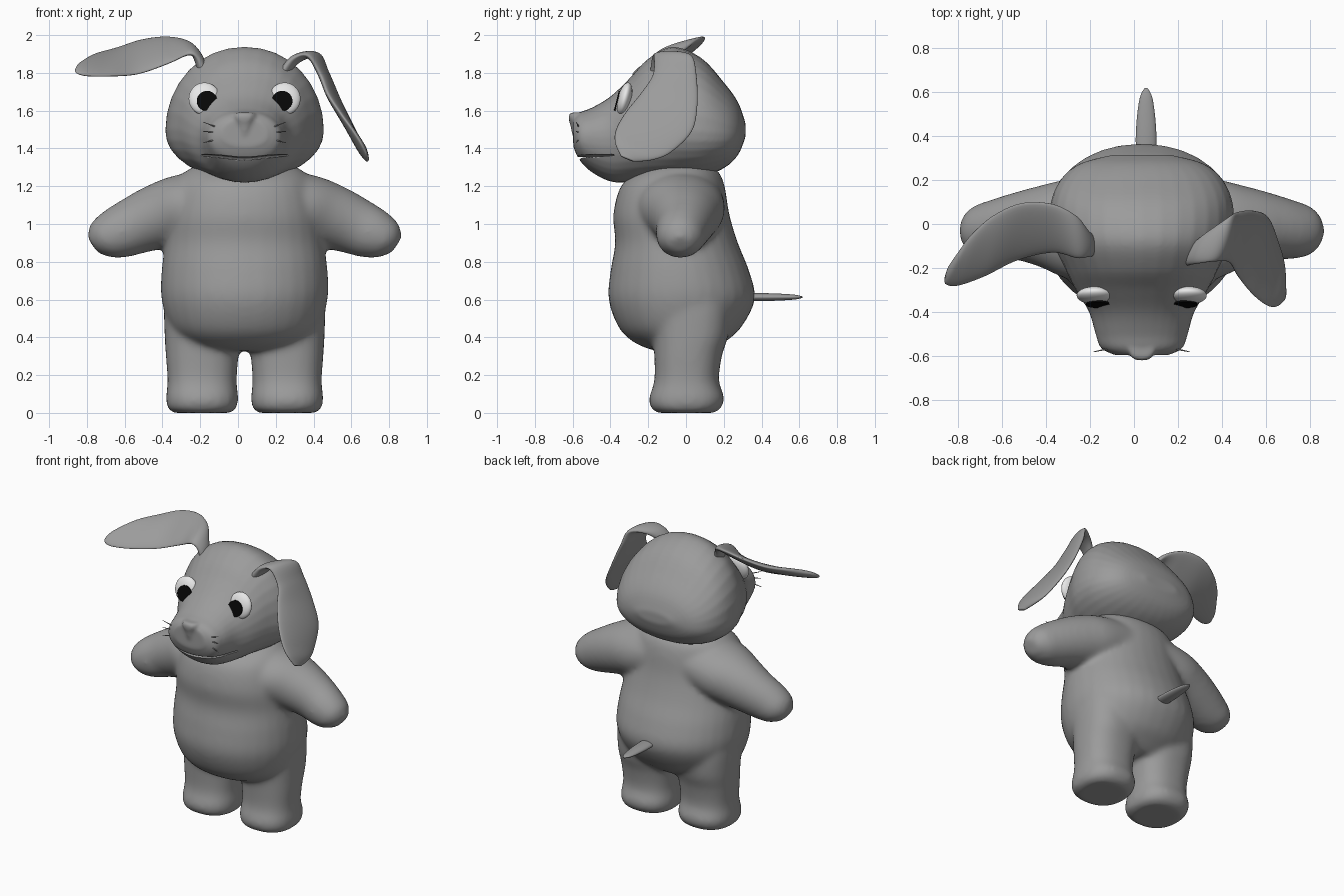
import bpy, bmesh, math
from mathutils import Vector

if "Cube" in bpy.data.objects:
    bpy.data.objects.remove(bpy.data.objects["Cube"])

MID = 0.035  # symmetry plane of the body
SIDES = {"right": -1, "left": 1}


def material(name, value):
    mat = bpy.data.materials.new(name)
    mat.use_nodes = True
    colour = (value, value, value, 1)
    mat.diffuse_color = colour
    mat.node_tree.nodes["Principled BSDF"].inputs["Base Color"].default_value = colour
    return mat


grey = material("soft grey", 0.33)
white = material("eye white", 0.8)
black = material("pupil black", 0.002)


def ring(centre, u, v, v_low=None, power=2, n=32):
    """Superellipse around centre; v_low is the half axis on the far side."""
    centre, u, v = Vector(centre), Vector(u), Vector(v)
    v_low = v if v_low is None else Vector(v_low)
    points = []
    for i in range(n):
        a = math.tau * i / n
        c, s = (math.copysign(abs(f) ** (2 / power), f) for f in (math.cos(a), math.sin(a)))
        points.append(centre + u * c + (v if s > 0 else v_low) * s)
    return points


def spline(a, b, c, d, t):
    return b + (c - a) * (t / 2) + (a * 2 - b * 5 + c * 4 - d) * (t * t / 2) \
        + (b * 3 - a - c * 3 + d) * (t ** 3 / 2)


def loft(bm, rings, steps=5):
    """Smooth skin through the rings with closed ends."""
    last = len(rings) - 1
    rows = []
    for k in range(last):
        four = [rings[min(max(j, 0), last)] for j in range(k - 1, k + 3)]
        for s in range(steps):
            rows.append([spline(*p, s / steps) for p in zip(*four)])
    rows.append(rings[-1])
    verts = [[bm.verts.new(p) for p in row] for row in rows]
    for low, high in zip(verts, verts[1:]):
        for i in range(len(low)):
            j = (i + 1) % len(low)
            bm.faces.new((low[i], low[j], high[j], high[i]))
    bm.faces.new(verts[0][::-1])
    bm.faces.new(verts[-1])


def finish(name, bm, mat):
    bmesh.ops.recalc_face_normals(bm, faces=bm.faces)
    mesh = bpy.data.meshes.new(name)
    bm.to_mesh(mesh)
    bm.free()
    mesh.materials.append(mat)
    mesh.shade_smooth()
    obj = bpy.data.objects.new(name, mesh)
    bpy.context.collection.objects.link(obj)
    return obj


def blend(obj, voxel, rounds):
    """Fuse overlapping volumes into one soft skin."""
    mod = obj.modifiers.new("fuse", "REMESH")
    mod.mode = "VOXEL"
    mod.voxel_size = voxel
    mod.use_smooth_shade = True
    mod = obj.modifiers.new("soften", "SMOOTH")
    mod.factor = 0.5
    mod.iterations = rounds


def upright(x, rows, power):
    """Horizontal rings from rows of height, half width, front y, back y."""
    return [ring((x, (f + b) / 2, z), (w, 0, 0), (0, (b - f) / 2, 0), (0, (b - f) / 2, 0), power)
            for z, w, f, b in rows]


# Body: torso, legs and arms fused together
bm = bmesh.new()
loft(bm, upright(MID, [
    (.33, .19, -.17, .14), (.37, .3, -.27, .2), (.45, .39, -.355, .29),
    (.6, .44, -.41, .365), (.75, .44, -.4, .335), (.9, .42, -.375, .275),
    (1.05, .4, -.385, .23), (1.2, .36, -.345, .205), (1.28, .31, -.25, .17),
    (1.335, .2, -.13, .09)], 2.12))
for side in SIDES.values():
    loft(bm, upright(MID + side * .225, [
        (0, .15, -.15, .15), (.025, .182, -.185, .185), (.08, .191, -.195, .203),
        (.17, .183, -.168, .175), (.3, .192, -.168, .19), (.42, .199, -.175, .225),
        (.6, .2, -.19, .23), (.72, .16, -.15, .18)], 2.4))
    # Arm rings: distance out, y, height, thickness, depth, lean
    arm = []
    for out, y, z, thick, depth, lean in [
            (.12, -.04, 1.12, .18, .24, .25), (.32, -.025, 1.075, .19, .23, .35),
            (.46, -.01, 1.035, .175, .185, .42), (.58, -.01, .99, .155, .152, .48),
            (.68, -.025, .945, .138, .135, .55), (.755, -.03, .91, .108, .112, .6),
            (.805, -.03, .887, .05, .06, .6)]:
        up = (side * thick * math.sin(lean), 0, thick * math.cos(lean))
        arm.append(ring((MID + side * out, y, z), (0, depth, 0), up))
    loft(bm, arm)
blend(finish("body", bm, grey), .016, 14)

# Head: sections from the back to the muzzle, plus the nose
bm = bmesh.new()
loft(bm, [ring((MID, y, mid), (w, 0, 0), (0, 0, top - mid), (0, 0, mid - low), 2.1)
          for y, w, low, mid, top in [
    (.315, .13, 1.46, 1.5, 1.535), (.275, .28, 1.365, 1.48, 1.645),
    (.2, .37, 1.295, 1.48, 1.75), (.08, .417, 1.25, 1.49, 1.88),
    (-.07, .407, 1.23, 1.5, 1.938), (-.2, .35, 1.225, 1.5, 1.875),
    (-.3, .3, 1.22, 1.48, 1.77), (-.4, .24, 1.225, 1.46, 1.675),
    (-.5, .21, 1.275, 1.46, 1.615), (-.565, .185, 1.34, 1.46, 1.59),
    (-.597, .12, 1.41, 1.47, 1.56)]])
loft(bm, upright(MID, [(1.47, .02, -.602, -.54), (1.52, .038, -.612, -.52),
                       (1.565, .06, -.622, -.5), (1.59, .055, -.612, -.5)], 2.6))
head = finish("head", bm, grey)
blend(head, .011, 4)

# Mouth slit, cut into the muzzle
bm = bmesh.new()
loft(bm, [ring((MID + x, -.58, z), (0, .2, 0), (0, 0, h), None, 4)
          for x, z, h in [(-.26, 1.368, .004), (-.13, 1.358, .007), (0, 1.346, .008),
                          (.13, 1.358, .007), (.26, 1.368, .004)]])
slit = finish("mouth_cutter", bm, grey)
slit.hide_render = True
slit.hide_viewport = True
cut = head.modifiers.new("mouth", "BOOLEAN")
cut.operation = "DIFFERENCE"
cut.object = slit


# Ears: flat leaves along a bent path of centre, width vector, thickness
def ear(name, rows):
    centres = [Vector(c) for c, _, _ in rows]
    rings = []
    for i, (c, wide, thick) in enumerate(rows):
        along = centres[min(i + 1, len(rows) - 1)] - centres[max(i - 1, 0)]
        rings.append(ring(c, wide, along.cross(Vector(wide)).normalized() * thick))
    bm = bmesh.new()
    loft(bm, rings, 7)
    finish(name, bm, grey)


ear("right_ear", [
    ((-.18, -.1, 1.78), (0, .045, 0), .025), ((-.21, -.09, 1.88), (0, .06, .01), .025),
    ((-.26, -.06, 1.93), (0, .095, .03), .024), ((-.37, -.02, 1.92), (0, .11, .07), .022),
    ((-.52, -.035, 1.885), (.01, .13, .09), .022), ((-.66, -.1, 1.858), (.02, .138, .075), .022),
    ((-.77, -.165, 1.845), (.03, .115, .06), .022), ((-.825, -.2, 1.84), (.03, .075, .04), .018),
    ((-.852, -.22, 1.835), (.01, .03, .015), .008)])
ear("left_ear", [
    ((.24, -.15, 1.8), (.01, .04, 0), .025), ((.31, -.11, 1.875), (.02, .07, 0), .024),
    ((.4, -.07, 1.89), (.03, .1, 0), .024), ((.455, -.06, 1.79), (.02, .115, 0), .025),
    ((.51, -.09, 1.66), (.035, .15, -.03), .025), ((.575, -.145, 1.54), (.035, .175, -.05), .024),
    ((.63, -.225, 1.44), (.025, .145, -.06), .022), ((.665, -.275, 1.385), (.015, .1, -.045), .02),
    ((.685, -.31, 1.345), (0, .035, -.015), .009)])

# Tail: a flattened spike
bm = bmesh.new()
loft(bm, [ring((.055, y, .613), (w, 0, 0), (0, 0, w * .45))
          for y, w in [(.3, .045), (.4, .047), (.5, .04), (.58, .027), (.618, .007)]])
finish("tail", bm, grey)

# Eyes and pupils, leaning back with the face
LEAN = .25
facing = Vector((0, -math.cos(LEAN), math.sin(LEAN)))
upward = Vector((0, math.sin(LEAN), math.cos(LEAN)))
for name, side in SIDES.items():
    centre = Vector((MID + side * .212, -.325, 1.663))
    bpy.ops.mesh.primitive_uv_sphere_add(segments=40, ring_count=24, radius=1, location=centre)
    eye = bpy.context.object
    eye.name = name + "_eye"
    eye.scale = (.084, .036, .088)
    eye.rotation_euler = (-LEAN, 0, 0)
    eye.data.materials.append(white)
    eye.data.shade_smooth()
    spot = centre + facing * .036 - upward * .021 - Vector((side * .013, 0, 0))
    bpy.ops.mesh.primitive_cylinder_add(vertices=40, radius=.054, depth=.008, location=spot,
                                        rotation=(math.pi / 2 - LEAN, 0, 0))
    pupil = bpy.context.object
    pupil.name = name + "_pupil"
    pupil.data.materials.append(black)

# Whiskers: three short spikes on each cheek
for name, side in SIDES.items():
    for k, (root, tip) in enumerate([(1.51, 1.54), (1.485, 1.49), (1.45, 1.43)]):
        bm = bmesh.new()
        loft(bm, [ring((MID + side * x, y, z), (0, r, 0), (0, 0, r), None, 2, 8)
                  for x, y, z, r in [(.14, -.565, root, .005), (.22, -.582, tip, .0015)]], 2)
        finish(f"{name}_whisker_{k + 1}", bm, grey)
